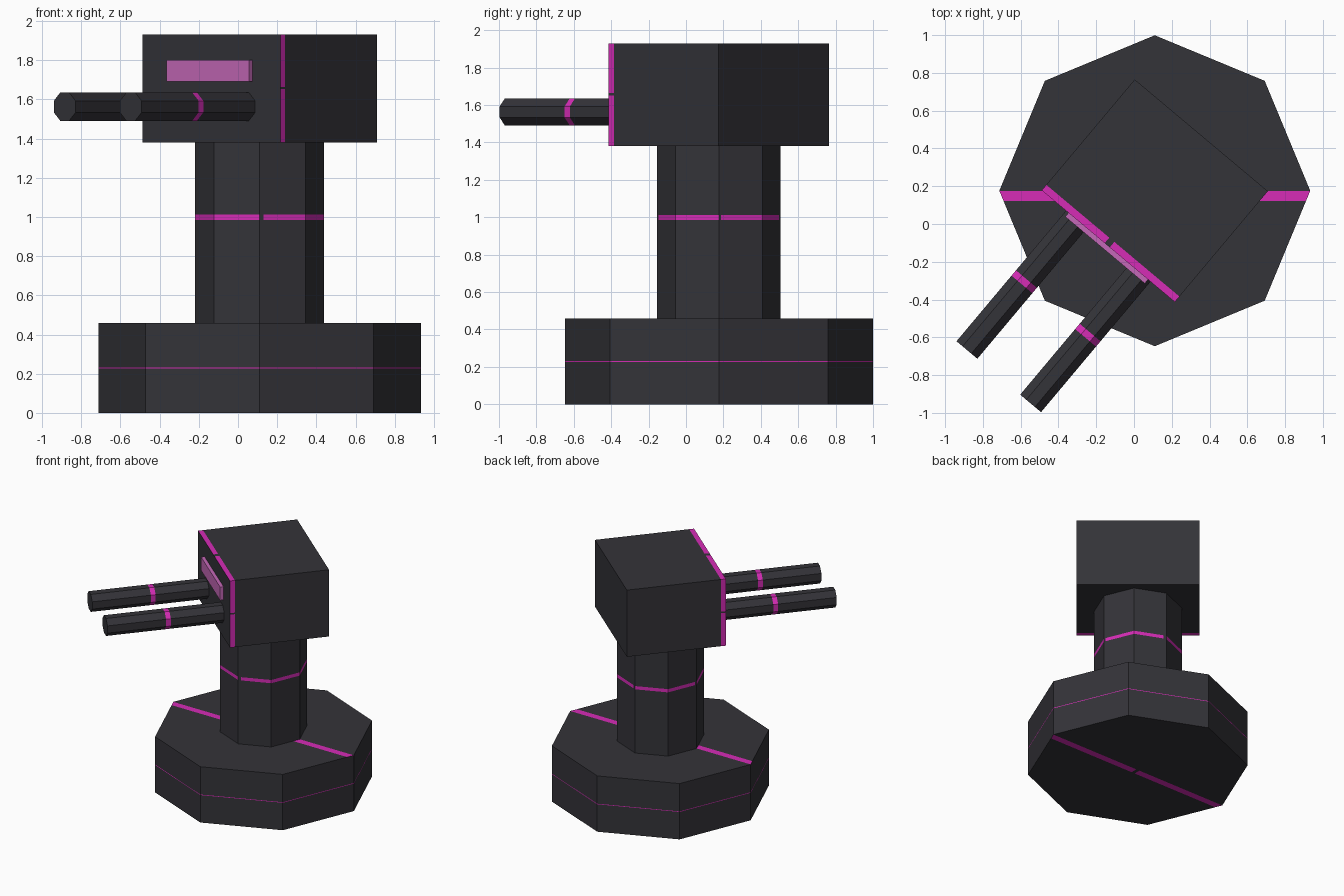
import bpy, bmesh, math
from mathutils import Matrix, Vector

cube = bpy.data.objects.get("Cube")
if cube:
    bpy.data.objects.remove(cube, do_unlink=True)

CENTRE = Vector((0.11, 0.176, 0))
AIM = math.radians(-40)  # turn of the head


def material(name, rgb):
    m = bpy.data.materials.new(name)
    m.use_nodes = True
    colour = (*rgb, 1)
    m.diffuse_color = colour
    m.node_tree.nodes["Principled BSDF"].inputs["Base Color"].default_value = colour
    return m


charcoal = material("charcoal", (0.034, 0.033, 0.040))
magenta = material("magenta", (0.67, 0.025, 0.47))
pink = material("pink", (0.56, 0.14, 0.48))


def box(size, centre):
    bm = bmesh.new()
    bmesh.ops.create_cube(bm, size=1, matrix=Matrix.Translation(centre) @ Matrix.Diagonal((*size, 1)))
    return bm


def prism(radius, depth, matrix):
    bm = bmesh.new()
    bmesh.ops.create_cone(bm, cap_ends=True, segments=8, radius1=radius, radius2=radius,
                          depth=depth, matrix=matrix)
    return bm


def stripe(bm, axis, low, high, on_faces, gaps=()):
    """Cut a band between two planes into the chosen faces, colour it, leave small gaps."""
    def cut(ax, at, test):
        faces = [f for f in bm.faces if test(f)]
        geom = set(faces)
        for f in faces:
            geom.update(f.edges, f.verts)
        point, normal = Vector(), Vector()
        point[ax], normal[ax] = at, 1
        bmesh.ops.bisect_plane(bm, geom=list(geom), dist=1e-5, plane_co=point, plane_no=normal)
        bm.normal_update()

    def in_band(f):
        return on_faces(f) and low < f.calc_center_median()[axis] < high

    bm.normal_update()
    cut(axis, low, on_faces)
    cut(axis, high, on_faces)
    for ax, start, end in gaps:
        cut(ax, start, in_band)
        cut(ax, end, in_band)
    for f in bm.faces:
        c = f.calc_center_median()
        if in_band(f) and not any(s < c[a] < e for a, s, e in gaps):
            f.material_index = 1


def finish(name, bm, mats, turn=0.0):
    mesh = bpy.data.meshes.new(name)
    bm.to_mesh(mesh)
    bm.free()
    for m in mats:
        mesh.materials.append(m)
    ob = bpy.data.objects.new(name, mesh)
    ob.location = CENTRE
    ob.rotation_euler.z = turn
    bpy.context.collection.objects.link(ob)


def level(f):
    return abs(f.normal.z) > 0.9


def upright(f):
    return abs(f.normal.z) < 0.1


# Octagonal base: stripe across top and underside, hairline around the sides
base = prism(0.823, 0.46, Matrix.Translation((0, 0, 0.23)))
stripe(base, 1, -0.055, 0, level, [(0, -0.015, 0.015)])
stripe(base, 2, 0.226, 0.231, upright)
finish("base", base, [charcoal, magenta])

# Column with a ring
column = prism(0.33, 0.92, Matrix.Translation((0, 0, 0.92)))
stripe(column, 2, 0.985, 1.012, upright, [(0, 0, 0.02), (1, 0, 0.012)])
finish("column", column, [charcoal, magenta])

# Turret head with a band behind its front edge
head = box((0.92, 0.766, 0.55), (0, 0, 1.655))
stripe(head, 1, -0.383, -0.345, lambda f: abs(f.normal.y) < 0.1,
       [(0, -0.025, 0.01), (2, 1.652, 1.664)])
finish("head", head, [charcoal, magenta], AIM)

# Viewing slit plate on the head's front
finish("visor", box((0.55, 0.036, 0.11), (0, -0.392, 1.745)), [pink], AIM)

# Twin barrels, each with a ring
for side, x in (("right", -0.22), ("left", 0.22)):
    start, end = 0.37, 1.285
    place = (Matrix.Translation((x, -(start + end) / 2, 1.563))
             @ Matrix.Rotation(math.pi / 2, 4, "X") @ Matrix.Rotation(math.pi / 8, 4, "Z"))
    barrel = prism(0.078, end - start, place)
    stripe(barrel, 1, -0.832, -0.795, lambda f: abs(f.normal.y) < 0.1)
    finish(side + "_barrel", barrel, [charcoal, magenta], AIM)
